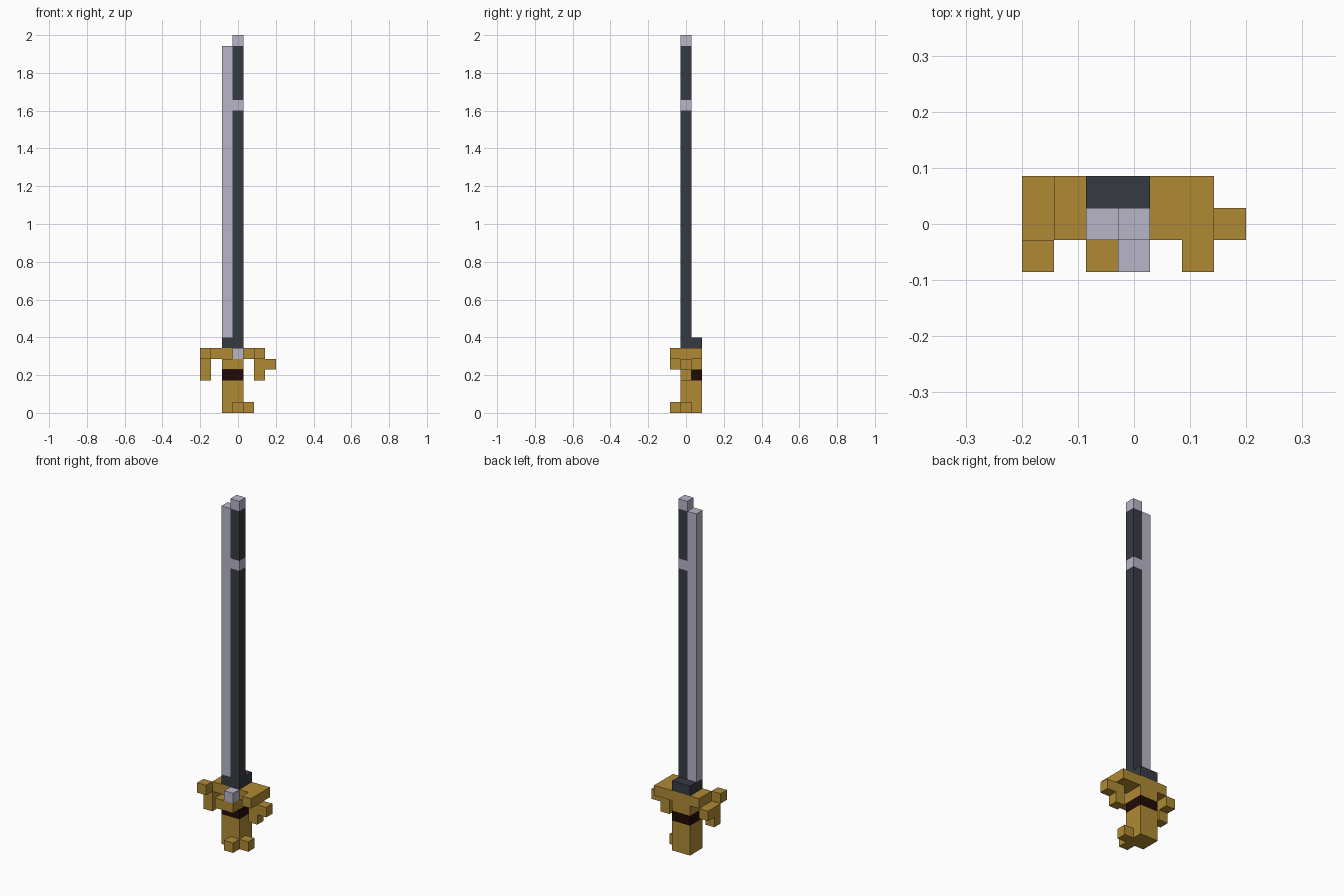
import bpy, bmesh
from mathutils import Vector

if "Cube" in bpy.data.objects:
    bpy.data.objects.remove(bpy.data.objects["Cube"])

U = 2 / 35                      # one block
ORIGIN = Vector((-3.5, -1.5, 0))  # grid corner, in blocks


def material(name, rgb):
    m = bpy.data.materials.new(name)
    m.diffuse_color = (*rgb, 1)
    m.use_nodes = True
    m.node_tree.nodes["Principled BSDF"].inputs["Base Color"].default_value = m.diffuse_color
    return m


gold = material("gold", (0.43, 0.255, 0.034))
silver = material("pale_silver", (0.48, 0.465, 0.58))
dark = material("dark_steel", (0.037, 0.044, 0.055))
brown = material("dark_brown", (0.0144, 0.003, 0.0024))


def blocks(name, mat, *boxes):
    """One object made of boxes, each given as (low corner, high corner) in grid blocks."""
    bm = bmesh.new()
    for lo, hi in boxes:
        lo, hi = Vector(lo) + ORIGIN, Vector(hi) + ORIGIN
        mid, size = (lo + hi) / 2, hi - lo
        for v in bmesh.ops.create_cube(bm, size=1)["verts"]:
            v.co = Vector([(mid[i] + v.co[i] * size[i]) * U for i in range(3)])
    me = bpy.data.meshes.new(name)
    bm.to_mesh(me)
    bm.free()
    me.materials.append(mat)
    ob = bpy.data.objects.new(name, me)
    bpy.context.collection.objects.link(ob)
    return ob


# Handle: grip, pommel studs and dark band
blocks("grip", gold, ((2, 1, 0), (4, 3, 3)))
blocks("pommel_studs", gold, ((3, 0, 0), (4, 1, 1)), ((4, 1, 0), (5, 2, 1)))
blocks("grip_band", brown, ((2, 1, 3), (4, 3, 4)))

# Guard: crossbar, central block and the uneven hooked ends
blocks("guard_bar", gold, ((1, 1, 5), (6, 3, 6)))
blocks("guard_core", gold, ((2, 0, 4), (4, 3, 5)))
blocks("guard_left_hook", gold,
       ((0, 0, 5), (1, 1, 6)), ((0, 1, 4), (1, 3, 5)), ((0, 1, 3), (1, 2, 4)))
blocks("guard_right_hook", gold,
       ((5, 0, 5), (6, 1, 6)), ((5, 1, 4), (7, 2, 5)), ((5, 1, 3), (6, 2, 4)))
blocks("guard_gem", silver, ((3, 0, 5), (4, 1, 6)))

# Blade: collar, silver edge, dark spine with a silver ring and tip
blocks("blade_collar", dark, ((2, 1, 6), (4, 3, 7)))
blocks("blade_edge", silver, ((2, 1, 7), (3, 2, 34)))
blocks("blade_spine", dark, ((3, 1, 7), (4, 2, 28)), ((3, 1, 29), (4, 2, 34)))
blocks("blade_ring", silver, ((3, 1, 28), (4, 2, 29)))
blocks("blade_tip", silver, ((3, 1, 34), (4, 2, 35)))
